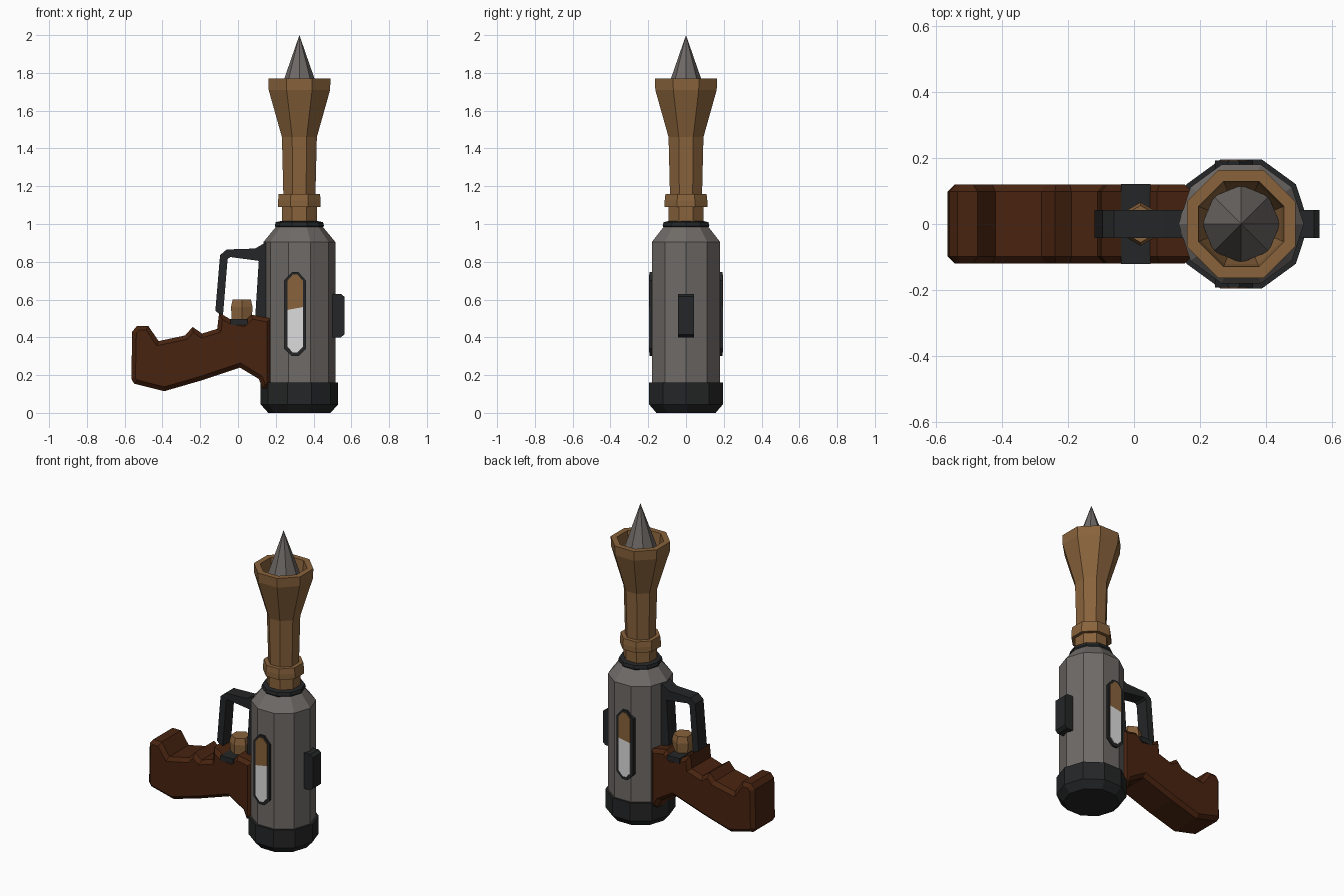
import bpy, bmesh, math
from mathutils import Vector

cube = bpy.data.objects.get("Cube")
if cube:
    bpy.data.objects.remove(cube, do_unlink=True)

AXIS = 0.325  # x of the barrel axis


def material(name, r, g, b):
    m = bpy.data.materials.new(name)
    m.use_nodes = True
    m.diffuse_color = (r, g, b, 1)
    bsdf = m.node_tree.nodes["Principled BSDF"]
    bsdf.inputs["Base Color"].default_value = (r, g, b, 1)
    bsdf.inputs["Roughness"].default_value = 0.8
    return m


brass = material("brass", 0.25, 0.125, 0.045)
steel = material("grey steel", 0.16, 0.145, 0.135)
black = material("black metal", 0.018, 0.019, 0.02)
wood = material("brown wood", 0.065, 0.017, 0.005)
white = material("white fill", 0.72, 0.72, 0.72)


def finish(bm, name, mat):
    bmesh.ops.recalc_face_normals(bm, faces=bm.faces)
    mesh = bpy.data.meshes.new(name)
    bm.to_mesh(mesh)
    bm.free()
    mesh.materials.append(mat)
    obj = bpy.data.objects.new(name, mesh)
    bpy.context.collection.objects.link(obj)
    return obj


def lathe(name, mat, profile, sides, turn=0.0, x=AXIS):
    """Faceted solid from (radius, z) pairs; a zero radius makes a tip."""
    bm = bmesh.new()
    rings = []
    for r, z in profile:
        if r == 0:
            rings.append([bm.verts.new((x, 0, z))] * sides)
            continue
        angles = [turn + math.tau * i / sides for i in range(sides)]
        rings.append([bm.verts.new((x + r * math.cos(a), r * math.sin(a), z)) for a in angles])
    for low, high in zip(rings, rings[1:]):
        for i in range(sides):
            j = (i + 1) % sides
            corners = list(dict.fromkeys((low[i], low[j], high[j], high[i])))
            bm.faces.new(corners)
    for ring in (rings[0], rings[-1]):
        if ring[0] is not ring[1]:
            bm.faces.new(ring)
    return finish(bm, name, mat)


def slab(name, mat, outline, y0, y1, chamfer=0.0):
    """Outline of (x, z) points extruded along y, with chamfered side rims."""
    bm = bmesh.new()
    face = bm.faces.new([bm.verts.new((x, y0, z)) for x, z in outline])
    ext = bmesh.ops.extrude_face_region(bm, geom=[face])
    moved = [g for g in ext["geom"] if isinstance(g, bmesh.types.BMVert)]
    bmesh.ops.translate(bm, verts=moved, vec=Vector((0, y1 - y0, 0)))
    if chamfer:
        rim = [e for e in bm.edges if abs(e.verts[0].co.y - e.verts[1].co.y) < 1e-5]
        bmesh.ops.bevel(bm, geom=rim, offset=chamfer, segments=1, affect='EDGES', clamp_overlap=True)
    return finish(bm, name, mat)


def rect(x0, x1, z0, z1):
    return [(x0, z0), (x1, z0), (x1, z1), (x0, z1)]


# Tank body, base cap and collar
lathe("base_cap", black, [(0.165, 0), (0.205, 0.045), (0.205, 0.16), (0.18, 0.16)], 10)
lathe("tank_body", steel, [(0.19, 0.14), (0.19, 0.905), (0.12, 0.99)], 10)
lathe("collar", black, [(0.12, 0.975), (0.13, 0.99), (0.125, 1.01), (0.1, 1.015)], 10)

# Brass nozzle with a hollow flared mouth
eighth = math.pi / 8
lathe("nozzle", brass, [
    (0.1, 1.0), (0.1, 1.09), (0.122, 1.09), (0.122, 1.125), (0.118, 1.16),
    (0.092, 1.16), (0.1, 1.46), (0.176, 1.71), (0.178, 1.77),
    (0.14, 1.77), (0.132, 1.7), (0.11, 1.62)], 8, eighth)
lathe("spike", steel, [(0.118, 1.66), (0, 2.0)], 8)

# Wooden grip
slab("grip", wood, [
    (-0.56, 0.43), (-0.535, 0.46), (-0.475, 0.46), (-0.42, 0.38), (-0.28, 0.41),
    (-0.24, 0.455), (-0.19, 0.42), (-0.11, 0.445), (-0.1, 0.53), (-0.03, 0.49),
    (0.03, 0.48), (0.07, 0.52), (0.175, 0.5), (0.175, 0.13), (0.13, 0.13),
    (0.11, 0.18), (0.01, 0.24), (-0.2, 0.17), (-0.39, 0.115), (-0.55, 0.155),
    (-0.565, 0.18)], -0.12, 0.12, 0.022)

# Guard loop, strap and button above the grip
slab("guard_loop", black, [
    (0.16, 0.91), (0.09, 0.87), (-0.06, 0.865), (-0.095, 0.835), (-0.12, 0.54),
    (-0.08, 0.51), (-0.055, 0.815), (-0.04, 0.825), (0.11, 0.805), (0.09, 0.49),
    (0.16, 0.49)], -0.042, 0.042)
slab("grip_strap", black, rect(-0.04, 0.05, 0.465, 0.498), -0.121, 0.121)
lathe("button", brass, [(0.06, 0.48), (0.066, 0.56), (0.056, 0.6)], 6, math.pi / 6, 0.02)

# Side latch opposite the grip
slab("latch", black, [(0.48, 0.4), (0.545, 0.4), (0.563, 0.415), (0.563, 0.615),
                      (0.545, 0.63), (0.48, 0.63)], -0.043, 0.043)

# Gauge windows on the front and back
for side, label in ((-1, "front"), (1, "back")):
    slab(label + "_gauge_frame", black, [
        (0.245, 0.34), (0.285, 0.3), (0.32, 0.3), (0.36, 0.34), (0.36, 0.7),
        (0.32, 0.745), (0.285, 0.745), (0.245, 0.7)], side * 0.14, side * 0.192)
    slab(label + "_gauge_empty", brass, [
        (0.262, 0.545), (0.343, 0.56), (0.343, 0.7), (0.315, 0.732),
        (0.29, 0.732), (0.262, 0.7)], side * 0.19, side * 0.196)
    slab(label + "_gauge_fill", white, [
        (0.262, 0.35), (0.29, 0.32), (0.315, 0.32), (0.343, 0.35),
        (0.343, 0.56), (0.262, 0.545)], side * 0.19, side * 0.196)
